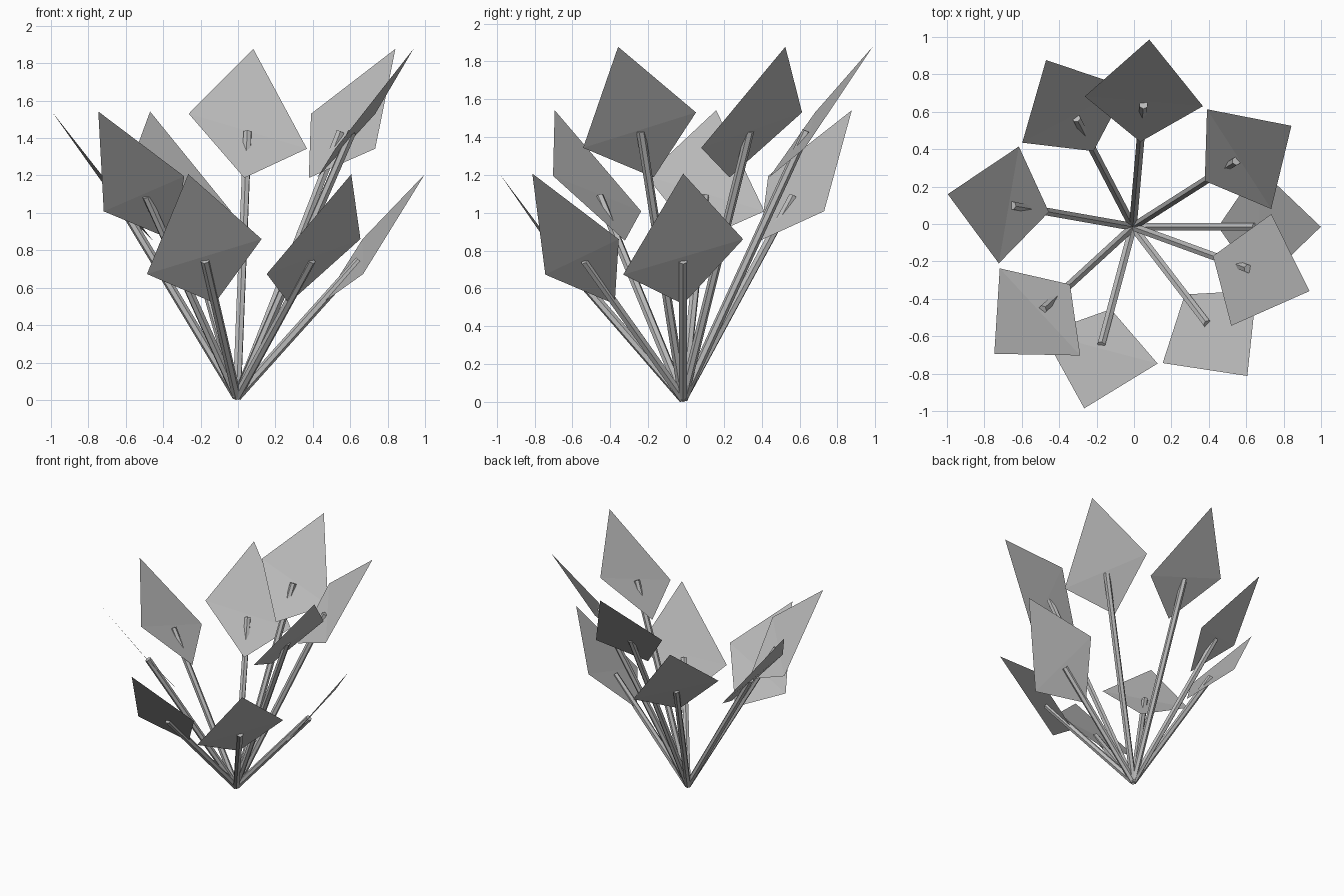
import bpy, bmesh, math
from mathutils import Vector, Matrix

if "Cube" in bpy.data.objects:
    bpy.data.objects.remove(bpy.data.objects["Cube"])

grey = bpy.data.materials.new("plant grey")
grey.diffuse_color = (0.5, 0.5, 0.5, 1)
grey.use_nodes = True
grey.node_tree.nodes["Principled BSDF"].inputs["Base Color"].default_value = grey.diffuse_color

ORIGIN = Vector((-0.006, -0.015, 0.0))
STEM_R = 0.024
STEP = math.radians(52.5)


def finish(bm, name, angle):
    # turn the part around the plant's centre and make it an object
    bm.transform(Matrix.Translation(ORIGIN) @ Matrix.Rotation(angle, 4, 'Z'))
    mesh = bpy.data.meshes.new(name)
    bm.to_mesh(mesh)
    bm.free()
    mesh.materials.append(grey)
    bpy.context.collection.objects.link(bpy.data.objects.new(name, mesh))


def stem(name, angle, top):
    # six-sided rod leaning outwards from the common root
    a, b = Vector((0, 0, 0.016)), Vector((0.655, 0, top))
    d = b - a
    bm = bmesh.new()
    bmesh.ops.create_cone(bm, cap_ends=True, segments=6, radius1=STEM_R,
                          radius2=STEM_R, depth=d.length)
    bm.transform(Matrix.Translation((a + b) / 2) @ d.to_track_quat('Z', 'Y').to_matrix().to_4x4())
    finish(bm, name, angle)


def leaf(name, angle, lift):
    # thin kite, slightly folded along its cross diagonal
    bm = bmesh.new()
    tip, left, heel, right = [bm.verts.new((x, y, z + lift)) for x, y, z in (
        (1.005, 0, 1.207), (0.672, 0.317, 0.86), (0.456, 0, 0.517), (0.675, -0.317, 0.673))]
    bm.faces.new((tip, left, right))
    bm.faces.new((left, heel, right))
    finish(bm, name, angle)


# three tiers of three: name, first angle, leaf lift, stem end height
for tier, start, lift, top in (("low", -105, 0.0, 0.745),
                               ("middle", 117.5, 0.335, 1.088),
                               ("high", -20, 0.67, 1.432)):
    for i in range(3):
        ang = math.radians(start) + i * STEP
        stem(f"{tier}_stem_{i + 1}", ang, top)
        leaf(f"{tier}_leaf_{i + 1}", ang, lift)
